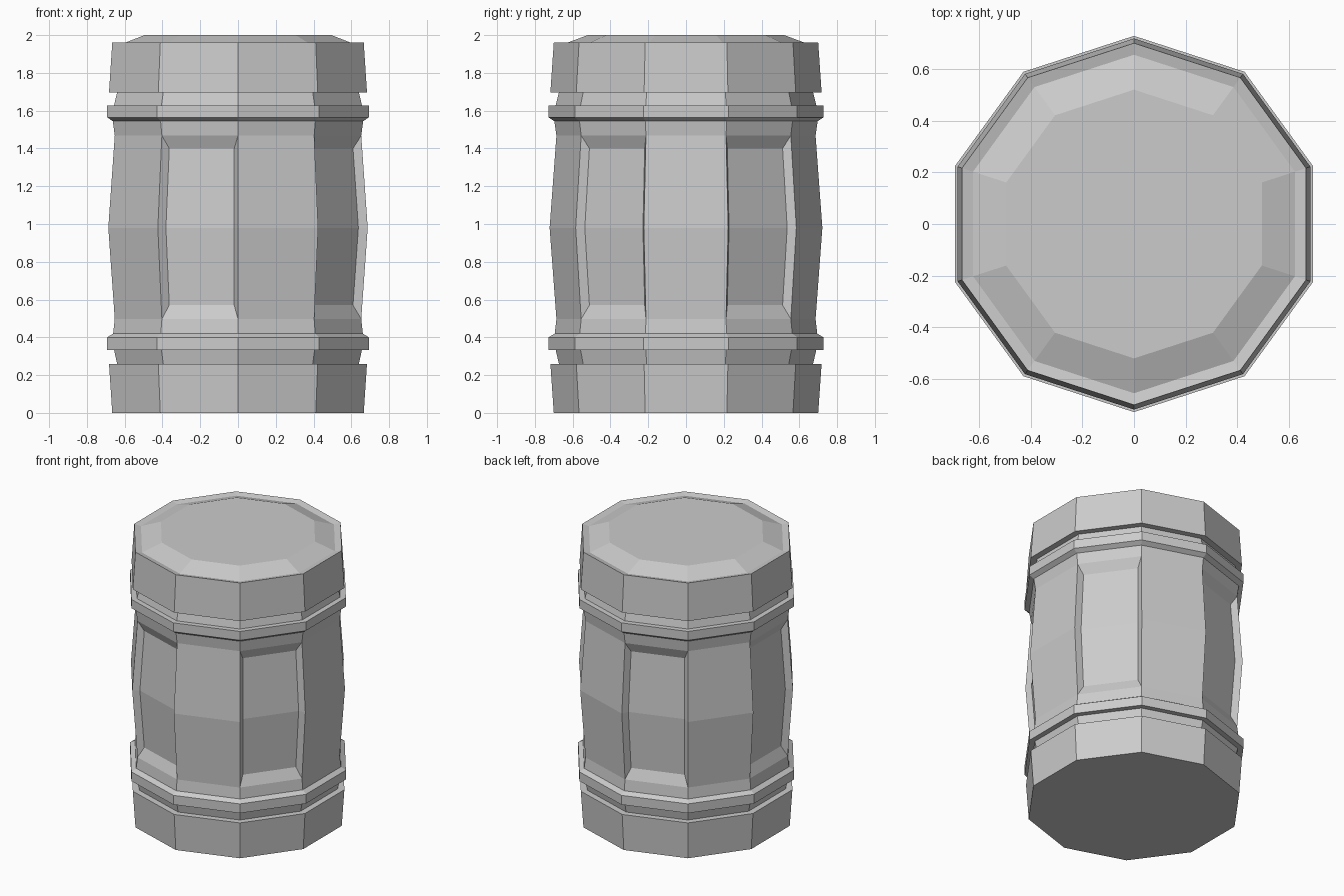
import bpy, bmesh
from math import pi, cos, sin
from mathutils import Vector

if "Cube" in bpy.data.objects:
    bpy.data.objects.remove(bpy.data.objects["Cube"])

SIDES = 10
STEP = 2 * pi / SIDES


def corner(i, r, z):
    a = -pi / 2 + i * STEP
    return Vector((r * cos(a), r * sin(a), z))


# Outer profile (corner radius, height) from base to lid
profile = [(0.70, 0.0), (0.718, 0.26), (0.673, 0.26), (0.69, 0.334),
           (0.728, 0.334), (0.728, 0.40), (0.695, 0.42), (0.686, 0.497),
           (0.722, 0.98), (0.686, 1.468), (0.697, 1.544), (0.728, 1.565),
           (0.728, 1.628), (0.69, 1.628), (0.673, 1.697), (0.718, 1.697),
           (0.70, 1.96), (0.655, 1.95), (0.52, 2.0)]
LOW, MID = 7, 8          # stave segments that carry the sunken panels
panel = [(0.692, 0.57), (0.722, 0.98), (0.692, 1.40)]
INSET, DEPTH = 0.033, 0.037

bm = bmesh.new()
rings = [[bm.verts.new(corner(i, r, z)) for i in range(SIDES)] for r, z in profile]

# Barrel wall, leaving openings on every other stave
for k in range(len(rings) - 1):
    for i in range(SIDES):
        if k in (LOW, MID) and i % 2:
            continue
        j = (i + 1) % SIDES
        bm.faces.new((rings[k][i], rings[k][j], rings[k + 1][j], rings[k + 1][i]))

# Sunken stave panels with bevelled borders
for i in range(1, SIDES, 2):
    j = (i + 1) % SIDES
    left, right = [], []
    for r, z in panel:
        a, b = corner(i, r, z), corner(j, r, z)
        along = (b - a).normalized()
        inward = -Vector((a.x + b.x, a.y + b.y, 0)).normalized()
        left.append(bm.verts.new(a + along * INSET + inward * DEPTH))
        right.append(bm.verts.new(b - along * INSET + inward * DEPTH))
    o = rings[LOW:LOW + 3]
    for n in range(2):
        bm.faces.new((left[n], right[n], right[n + 1], left[n + 1]))
        bm.faces.new((o[n][i], left[n], left[n + 1], o[n + 1][i]))
        bm.faces.new((right[n], o[n][j], o[n + 1][j], right[n + 1]))
    bm.faces.new((o[0][i], o[0][j], right[0], left[0]))
    bm.faces.new((left[2], right[2], o[2][j], o[2][i]))

# Base and lid
bm.faces.new(rings[0][::-1])
bm.faces.new(rings[-1])
bmesh.ops.recalc_face_normals(bm, faces=bm.faces)

mesh = bpy.data.meshes.new("barrel")
bm.to_mesh(mesh)
bm.free()
bpy.context.collection.objects.link(bpy.data.objects.new("barrel", mesh))
